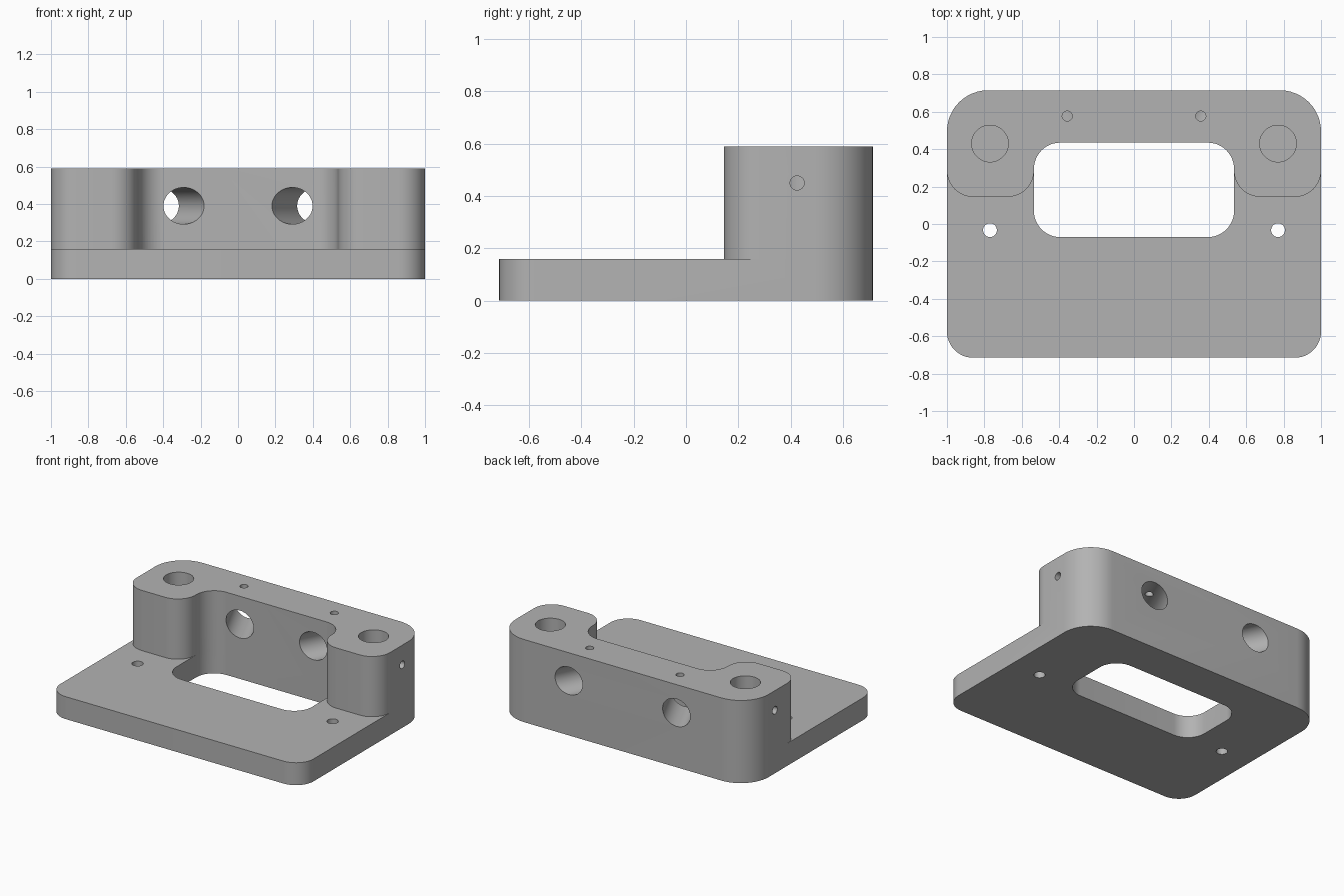
import bpy, bmesh, math
from mathutils import Vector

cube = bpy.data.objects.get("Cube")
if cube:
    bpy.data.objects.remove(cube, do_unlink=True)

grey = bpy.data.materials.new("plain grey")
grey.use_nodes = True
colour = (0.45, 0.45, 0.45, 1)
grey.diffuse_color = colour
grey.node_tree.nodes["Principled BSDF"].inputs["Base Color"].default_value = colour


def make_object(name, bm):
    bmesh.ops.recalc_face_normals(bm, faces=bm.faces)
    mesh = bpy.data.meshes.new(name)
    bm.to_mesh(mesh)
    bm.free()
    mesh.materials.append(grey)
    obj = bpy.data.objects.new(name, mesh)
    bpy.context.collection.objects.link(obj)
    return obj


def rounded(corners, steps=12):
    """Replace each right-angled corner (x, y, radius) by an arc."""
    points = []
    for i, (x, y, r) in enumerate(corners):
        p = Vector((x, y))
        if r == 0:
            points.append(p)
            continue
        before = (Vector(corners[i - 1][:2]) - p).normalized() * r
        after = (Vector(corners[(i + 1) % len(corners)][:2]) - p).normalized() * r
        for k in range(steps + 1):
            a = math.pi / 2 * k / steps
            points.append(p + before * (1 - math.sin(a)) + after * (1 - math.cos(a)))
    return points


def prism(name, half, bottom, top):
    """Extrude a profile given by its +x half, mirrored across x = 0."""
    corners = half + [(-x, y, r) for x, y, r in reversed(half)]
    bm = bmesh.new()
    face = bm.faces.new([bm.verts.new((p.x, p.y, bottom)) for p in rounded(corners)])
    moved = bmesh.ops.extrude_face_region(bm, geom=[face])["geom"]
    verts = [v for v in moved if isinstance(v, bmesh.types.BMVert)]
    bmesh.ops.translate(bm, verts=verts, vec=(0, 0, top - bottom))
    return make_object(name, bm)


def rod(name, start, end, radius):
    start, end = Vector(start), Vector(end)
    axis = end - start
    bm = bmesh.new()
    bmesh.ops.create_cone(bm, cap_ends=True, segments=48, radius1=radius,
                          radius2=radius, depth=axis.length)
    bm.transform(axis.to_track_quat('Z', 'Y').to_matrix().to_4x4())
    bmesh.ops.translate(bm, verts=bm.verts, vec=(start + end) / 2)
    return make_object(name, bm)


def cut(target, cutter):
    mod = target.modifiers.new("cut", 'BOOLEAN')
    mod.operation, mod.solver, mod.object = 'DIFFERENCE', 'EXACT', cutter
    cutter.hide_render = True
    bpy.context.view_layer.objects.active = target
    bpy.ops.object.modifier_apply(modifier=mod.name)
    bpy.data.objects.remove(cutter, do_unlink=True)


HEIGHT, PLATE, BACK, R = 0.59, 0.16, 0.715, 0.14
WIN_X, WIN_Y, LUG_Y = 0.535, 0.435, 0.145

# Full-height block with rounded corners
bracket = prism("mounting_bracket", [(1, -BACK, R), (1, BACK, 0.22)], 0, HEIGHT)

# Step in front of the two lugs, leaving the base plate
cut(bracket, prism("step_cutter", [
    (1.1, -1, 0), (1.1, LUG_Y + R, 0), (1, LUG_Y + R, 0), (1, LUG_Y, R),
    (WIN_X, LUG_Y, R), (WIN_X, WIN_Y, R)], PLATE, 1))

# Window through the base plate
cut(bracket, prism("window_cutter", [(WIN_X, -0.07, R), (WIN_X, WIN_Y, R)], -0.1, 1))

for s in (1, -1):
    # Blind bore in the lug and its side set-screw hole
    cut(bracket, rod("lug_bore", (0.77 * s, 0.43, 0.16), (0.77 * s, 0.43, 0.8), 0.098))
    cut(bracket, rod("side_screw", (1.1 * s, 0.425, 0.45), (0.8 * s, 0.425, 0.45), 0.027))
    # Splayed tunnel through the back wall and its top set-screw hole
    front, rear = Vector((0.29 * s, WIN_Y, 0.39)), Vector((0.425 * s, BACK, 0.39))
    extra = (rear - front) * 0.5
    cut(bracket, rod("tunnel", front - extra, rear + extra, 0.098))
    cut(bracket, rod("top_screw", (0.357 * s, 0.577, 0.42), (0.357 * s, 0.577, 0.8), 0.027))
    # Plate fixing hole
    cut(bracket, rod("plate_hole", (0.77 * s, -0.033, -0.1), (0.77 * s, -0.033, 0.3), 0.037))

# Smooth arcs, sharp rims
bpy.ops.object.select_all(action='DESELECT')
bracket.select_set(True)
bpy.context.view_layer.objects.active = bracket
bpy.ops.object.shade_smooth_by_angle(angle=math.radians(30))
